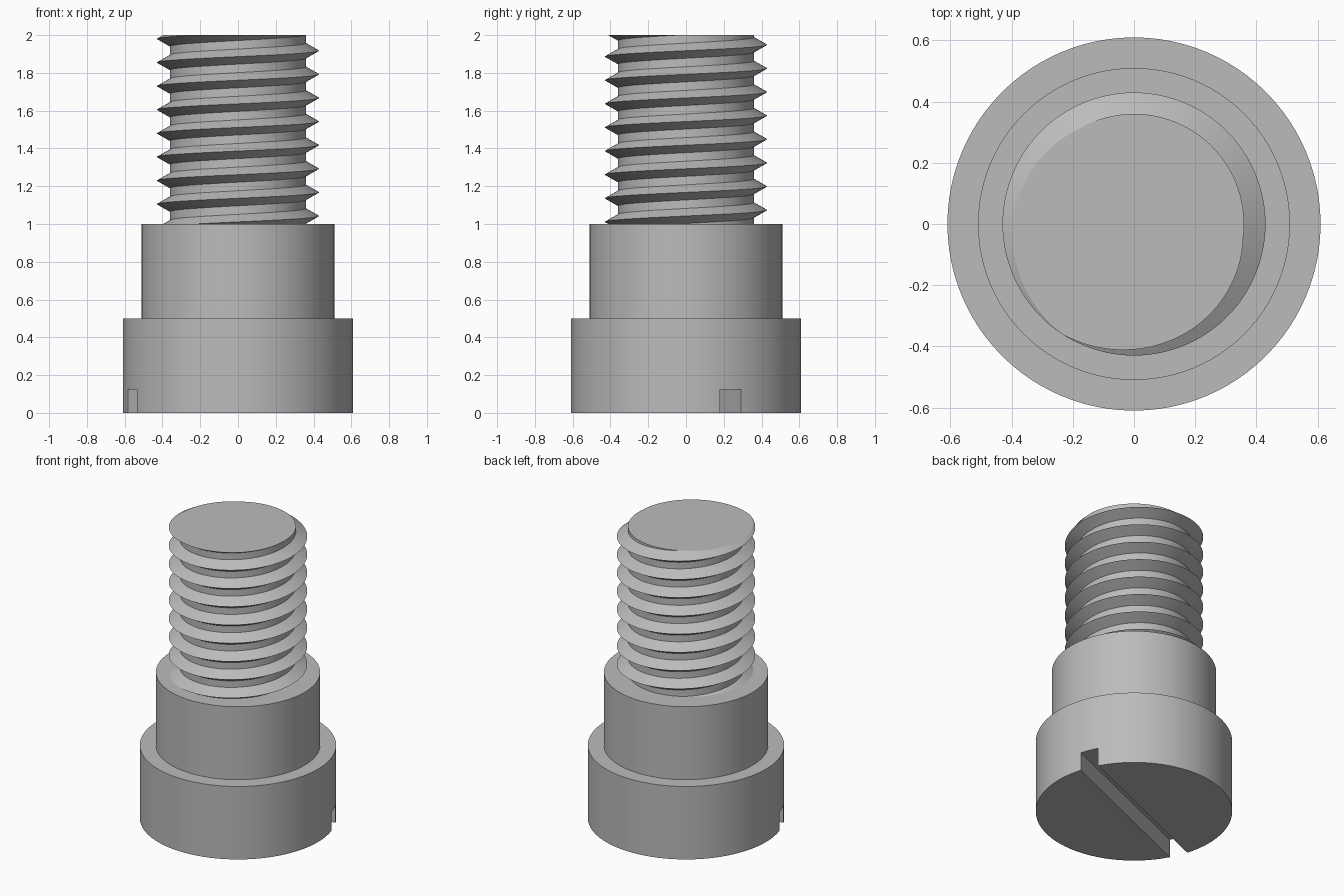
import bpy, bmesh, math
from mathutils import Vector

if "Cube" in bpy.data.objects:
    bpy.data.objects.remove(bpy.data.objects["Cube"])

SEG = 96
HEAD_R, SHANK_R, ROOT_R, CREST_R = 0.61, 0.51, 0.36, 0.43
PITCH, HALF_BASE, CREST_Z = 0.125, 0.04, 1.0425

steel = bpy.data.materials.new("grey steel")
steel.diffuse_color = (0.5, 0.5, 0.5, 1)
steel.use_nodes = True
steel.node_tree.nodes["Principled BSDF"].inputs["Base Color"].default_value = steel.diffuse_color


def finish(obj, angle=25):
    """Give the part its colour and smooth it, keeping hard edges."""
    obj.data.materials.clear()
    obj.data.materials.append(steel)
    bpy.ops.object.select_all(action='DESELECT')
    obj.select_set(True)
    bpy.context.view_layer.objects.active = obj
    bpy.ops.object.shade_smooth_by_angle(angle=math.radians(angle))


def cylinder(name, radius, z0, z1):
    bpy.ops.mesh.primitive_cylinder_add(vertices=SEG, radius=radius, depth=z1 - z0,
                                        location=(0, 0, (z0 + z1) / 2))
    obj = bpy.context.object
    obj.name = name
    return obj


# Head with a screwdriver slot across its underside
head = cylinder("head", HEAD_R, 0, 0.5)
bpy.ops.mesh.primitive_cube_add(size=1, location=(0, 0, 0.025),
                                rotation=(0, 0, math.radians(22.9)))
cutter = bpy.context.object
cutter.name = "slot_cutter"
cutter.scale = (2, 0.122, 0.2)
cutter.hide_render = True
cut = head.modifiers.new("slot", 'BOOLEAN')
cut.operation, cut.solver, cut.object = 'DIFFERENCE', 'EXACT', cutter
bpy.context.view_layer.objects.active = head
bpy.ops.object.modifier_apply(modifier=cut.name)
bpy.data.objects.remove(cutter)
finish(head)

# Plain shoulder
finish(cylinder("shoulder", SHANK_R, 0.5, 1.0))

# Right-handed thread: one ridge profile per pitch, swept along the helix
bm = bmesh.new()
profile = [(ROOT_R, -HALF_BASE), (CREST_R, 0), (ROOT_R, HALF_BASE)]
columns = []
for i in range(SEG + 1):
    a = 2 * math.pi * i / SEG
    columns.append([bm.verts.new((r * math.cos(a), r * math.sin(a),
                                  CREST_Z + PITCH * (turn + i / SEG) + dz))
                    for turn in range(-3, 10) for r, dz in profile])
for left, right in zip(columns, columns[1:]):
    for k in range(len(left) - 1):
        bm.faces.new((left[k], right[k], right[k + 1], left[k + 1]))
bmesh.ops.remove_doubles(bm, verts=bm.verts, dist=1e-5)

# Trim the thread flat at the shoulder and at the tip, then cap both ends
for z, side in ((1.0, -1), (2.0, 1)):
    cut = bmesh.ops.bisect_plane(bm, geom=bm.verts[:] + bm.edges[:] + bm.faces[:],
                                 dist=1e-6, plane_co=(0, 0, z),
                                 plane_no=Vector((0, 0, side)), clear_outer=True)
    rim = [e for e in bm.edges if e.is_boundary
           and all(abs(v.co.z - z) < 1e-4 for v in e.verts)]
    bmesh.ops.holes_fill(bm, edges=rim, sides=0)
bmesh.ops.recalc_face_normals(bm, faces=bm.faces)
mesh = bpy.data.meshes.new("thread")
bm.to_mesh(mesh)
bm.free()
thread = bpy.data.objects.new("thread", mesh)
bpy.context.collection.objects.link(thread)
finish(thread)
